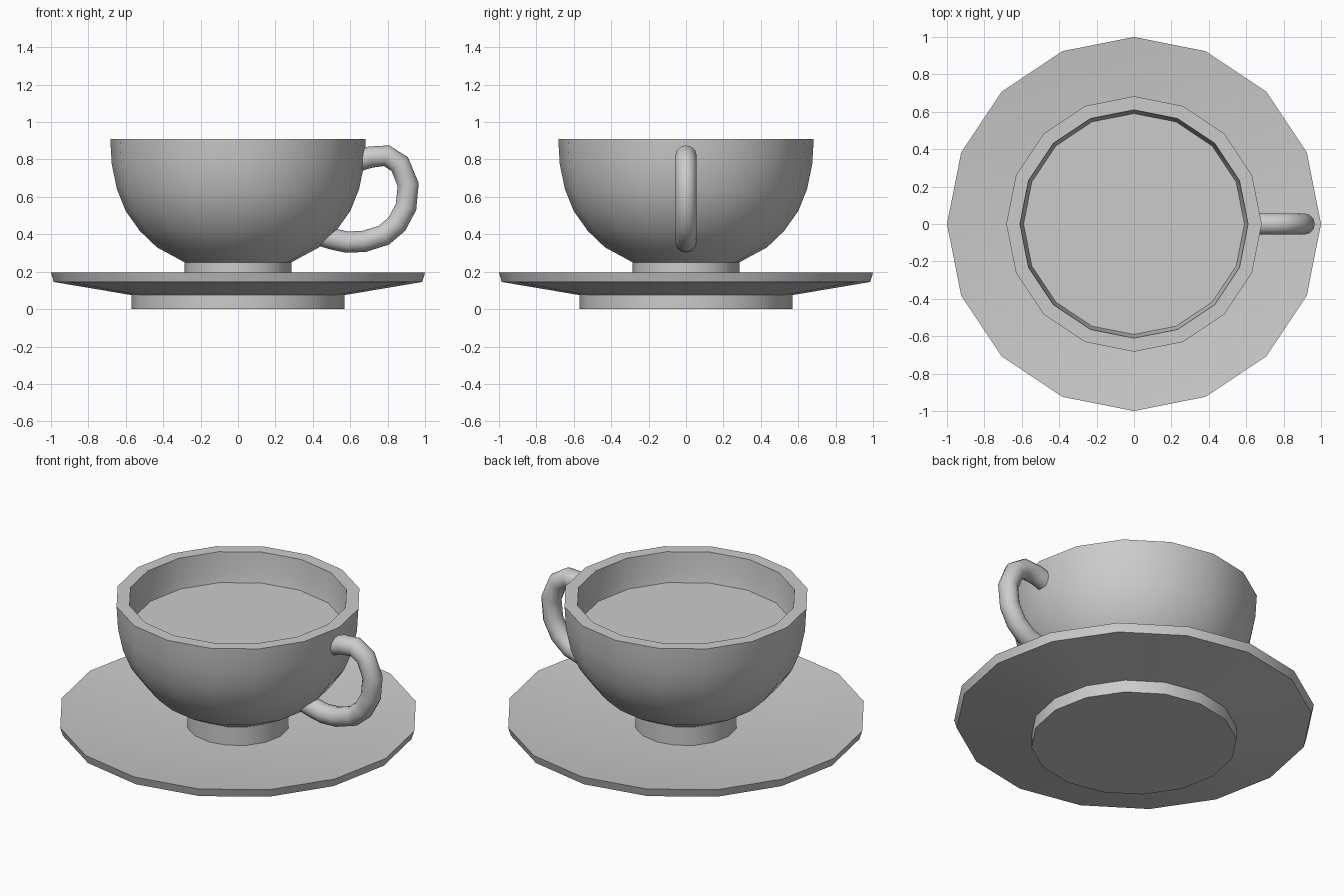
import bpy, bmesh, math
from mathutils import Matrix

cube = bpy.data.objects.get("Cube")
if cube:
    bpy.data.objects.remove(cube, do_unlink=True)

SIDES = 16

grey = bpy.data.materials.new("plain_grey")
grey.use_nodes = True
grey.diffuse_color = (0.6, 0.6, 0.6, 1)
grey.node_tree.nodes["Principled BSDF"].inputs["Base Color"].default_value = (0.6, 0.6, 0.6, 1)


def finish(obj, angle):
    """Apply the material and smooth shading with sharp creases."""
    obj.data.materials.append(grey)
    bpy.ops.object.select_all(action='DESELECT')
    obj.select_set(True)
    bpy.context.view_layer.objects.active = obj
    bpy.ops.object.shade_smooth_by_angle(angle=math.radians(angle))


def lathe(name, profile, angle=30):
    """Revolve a list of (radius, height) points around z; radius 0 closes the end."""
    bm = bmesh.new()
    verts = [bm.verts.new((r, 0, z)) for r, z in profile]
    edges = [bm.edges.new(pair) for pair in zip(verts, verts[1:])]
    bmesh.ops.spin(bm, geom=verts + edges, cent=(0, 0, 0), axis=(0, 0, 1),
                   angle=math.tau, steps=SIDES)
    bmesh.ops.remove_doubles(bm, verts=bm.verts, dist=0.0005)
    bmesh.ops.recalc_face_normals(bm, faces=bm.faces)
    mesh = bpy.data.meshes.new(name)
    bm.to_mesh(mesh)
    bm.free()
    obj = bpy.data.objects.new(name, mesh)
    bpy.context.collection.objects.link(obj)
    finish(obj, angle)
    return obj


# Saucer: shallow dish on a broad foot
lathe("saucer", [(0, 0), (0.57, 0), (0.57, 0.075), (0.985, 0.145),
                 (1, 0.195), (0.57, 0.14), (0, 0.135)])

# Cup: foot ring, rounded bowl, flat rim and inner wall
lathe("cup", [(0, 0.137), (0.285, 0.137), (0.285, 0.25), (0.433, 0.33), (0.524, 0.417),
              (0.6, 0.524), (0.647, 0.64), (0.675, 0.775), (0.683, 0.91),
              (0.61, 0.91), (0.6, 0.775), (0.572, 0.64), (0.53, 0.54),
              (0.46, 0.45), (0.37, 0.37), (0.25, 0.31), (0, 0.31)])

# Drink: flat disc inside the bowl
bm = bmesh.new()
bmesh.ops.create_circle(bm, cap_ends=True, segments=SIDES, radius=0.592,
                        matrix=Matrix.Translation((0, 0, 0.73)))
bmesh.ops.recalc_face_normals(bm, faces=bm.faces)
for face in bm.faces:
    if face.normal.z < 0:
        face.normal_flip()
mesh = bpy.data.meshes.new("drink")
bm.to_mesh(mesh)
bm.free()
drink = bpy.data.objects.new("drink", mesh)
bpy.context.collection.objects.link(drink)
finish(drink, 30)

# Handle: round tube swept along a loop on the +x side
path = [(0.62, 0.786), (0.71, 0.813), (0.795, 0.82), (0.865, 0.775), (0.91, 0.665),
        (0.898, 0.545), (0.85, 0.455), (0.78, 0.395), (0.674, 0.362),
        (0.583, 0.358), (0.51, 0.374), (0.42, 0.4)]
curve = bpy.data.curves.new("handle", 'CURVE')
curve.dimensions = '3D'
curve.bevel_depth = 0.057
curve.bevel_resolution = 4
curve.use_fill_caps = True
spline = curve.splines.new('POLY')
spline.points.add(len(path) - 1)
for point, (x, z) in zip(spline.points, path):
    point.co = (x, 0, z, 1)
handle = bpy.data.objects.new("handle", curve)
bpy.context.collection.objects.link(handle)
bpy.ops.object.select_all(action='DESELECT')
handle.select_set(True)
bpy.context.view_layer.objects.active = handle
bpy.ops.object.convert(target='MESH')
finish(bpy.context.view_layer.objects.active, 60)
